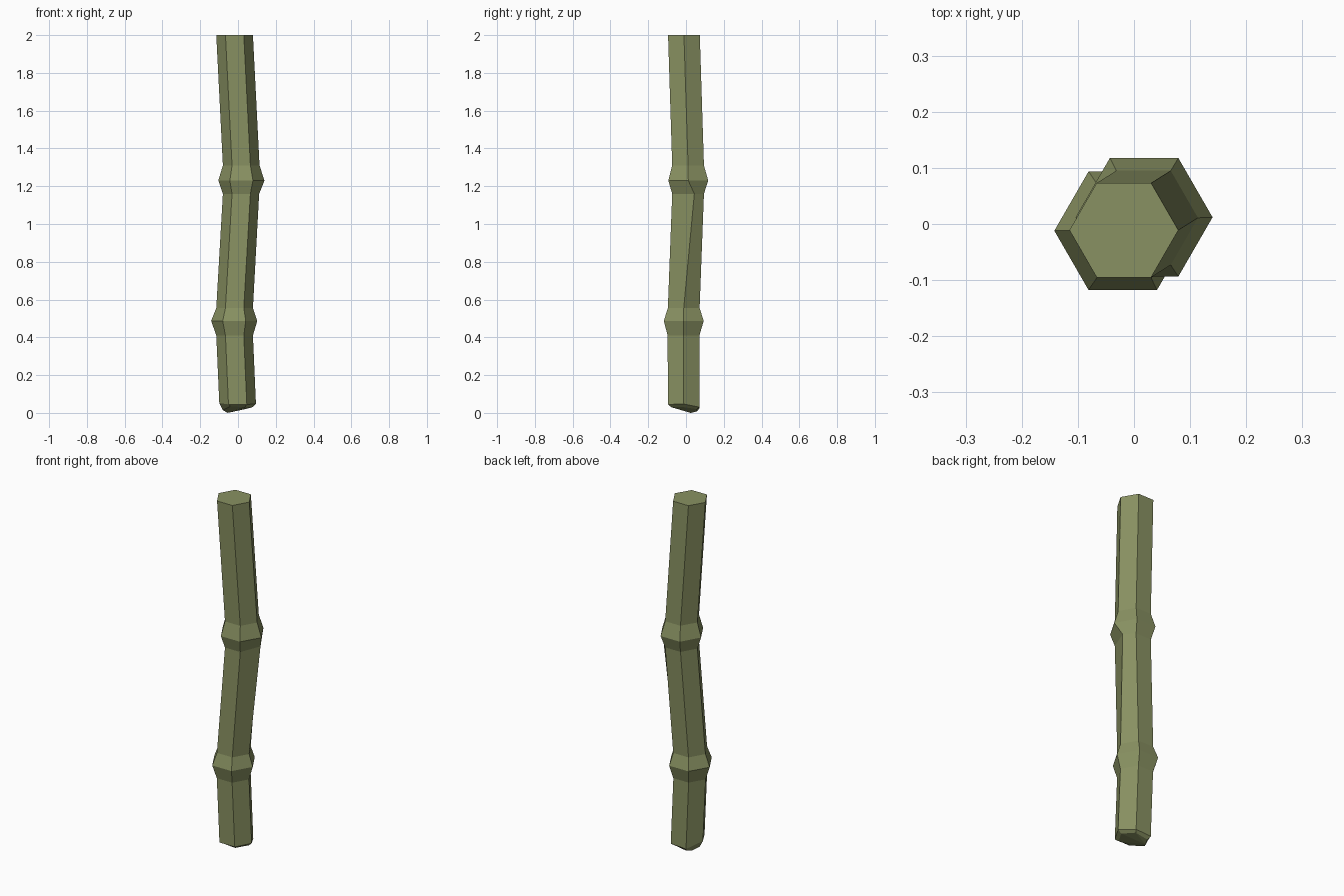
import bpy, bmesh, math

if "Cube" in bpy.data.objects:
    bpy.data.objects.remove(bpy.data.objects["Cube"])

mat = bpy.data.materials.new("olive green")
mat.diffuse_color = (0.25, 0.285, 0.122, 1)
mat.use_nodes = True
mat.node_tree.nodes["Principled BSDF"].inputs["Base Color"].default_value = mat.diffuse_color

bm = bmesh.new()


def ring(cx, cy, r, zs):
    # six-sided section with corners pointing along x
    return [bm.verts.new((cx + r * math.cos(i * math.pi / 3),
                          cy + r * math.sin(i * math.pi / 3), zs[i])) for i in range(6)]


def bridge(a, b):
    for i in range(6):
        j = (i + 1) % 6
        bm.faces.new((a[i], a[j], b[j], b[i]))


# ragged broken base: inner lip, then outer rim
rings = [
    ring(-0.002, -0.01, 0.078, [0.03, 0.02, 0.008, 0.015, 0.035, 0.03]),
    ring(-0.002, -0.012, 0.097, [0.047, 0.03, 0.025, 0.052, 0.045, 0.045]),
]
# stalk sections: (centre x, centre y, radius, height), swelling at the two knots
for cx, cy, r, z in [(-0.018, -0.013, 0.097, 0.41), (-0.02, -0.012, 0.122, 0.487),
                     (-0.018, -0.012, 0.097, 0.555), (0.017, 0.011, 0.097, 1.16),
                     (0.018, 0.012, 0.122, 1.23), (0.017, 0.011, 0.097, 1.31),
                     (-0.018, -0.011, 0.097, 2.0)]:
    rings.append(ring(cx, cy, r, [z] * 6))

# one corner below the upper knot is pushed sideways
rings[5][0].co = (0.112, 0.044, 1.16)

for a, b in zip(rings, rings[1:]):
    bridge(a, b)
bm.faces.new(rings[-1])

# underside fan with a low splinter at the back left
tip = bm.verts.new((-0.055, 0.025, 0.0))
for i in range(6):
    bm.faces.new((rings[0][(i + 1) % 6], rings[0][i], tip))

bmesh.ops.recalc_face_normals(bm, faces=bm.faces)
mesh = bpy.data.meshes.new("bamboo_stalk")
bm.to_mesh(mesh)
bm.free()
mesh.materials.append(mat)
bpy.context.collection.objects.link(bpy.data.objects.new("bamboo_stalk", mesh))
